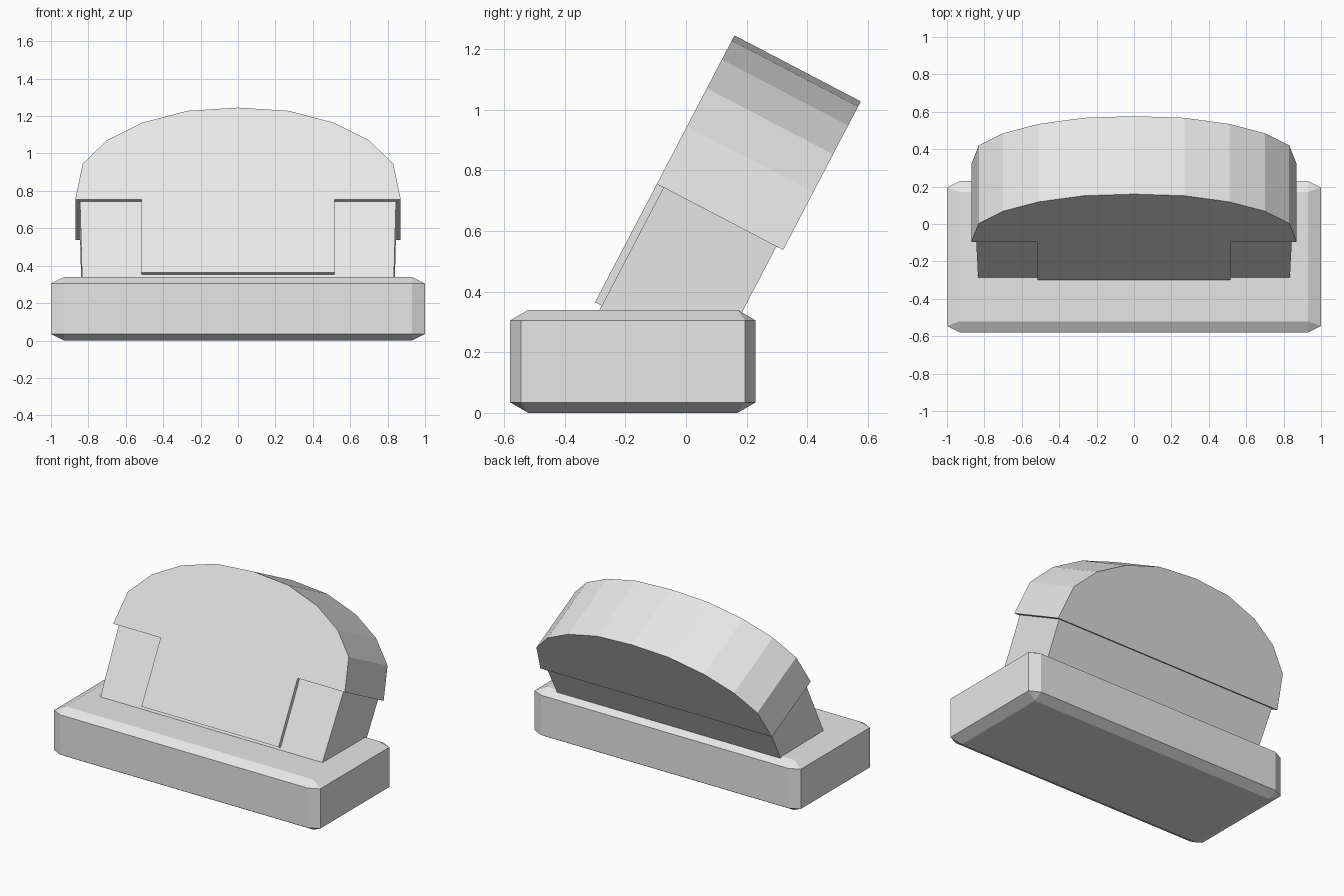
import bpy
import bmesh
from mathutils import Vector

cube = bpy.data.objects.get("Cube")
if cube:
    bpy.data.objects.remove(cube, do_unlink=True)

grey = bpy.data.materials.new("light_grey")
grey.use_nodes = True
color = (0.8, 0.8, 0.8, 1)
grey.diffuse_color = color
grey.node_tree.nodes["Principled BSDF"].inputs["Base Color"].default_value = color

# Leaning frame: x across, s up the slant, d back from the front face
ORIGIN = Vector((0, -0.30, 0.365))
UP = Vector((0, 0.463, 0.886)).normalized()
BACK = Vector((0, UP.z, -UP.y))


def lean(x, s, d):
    return ORIGIN + Vector((x, 0, 0)) + UP * s + BACK * d


def finish(name, bm):
    bmesh.ops.recalc_face_normals(bm, faces=bm.faces[:])
    mesh = bpy.data.meshes.new(name)
    bm.to_mesh(mesh)
    bm.free()
    mesh.materials.append(grey)
    obj = bpy.data.objects.new(name, mesh)
    bpy.context.collection.objects.link(obj)


def hull(name, points):
    bm = bmesh.new()
    for p in points:
        bm.verts.new(p)
    bmesh.ops.convex_hull(bm, input=bm.verts[:])
    bmesh.ops.dissolve_limit(bm, angle_limit=0.01, verts=bm.verts[:], edges=bm.edges[:])
    finish(name, bm)


def slab(name, outline, d0, d1):
    bm = bmesh.new()
    front = [bm.verts.new(lean(x, s, d0)) for x, s in outline]
    back = [bm.verts.new(lean(x, s, d1)) for x, s in outline]
    bm.faces.new(front)
    bm.faces.new(back)
    n = len(outline)
    for i in range(n):
        j = (i + 1) % n
        bm.faces.new((front[i], front[j], back[j], back[i]))
    finish(name, bm)


# Chamfered base block
CY, H, HY = -0.175, 0.34, 0.405
base = []
for sx in (-1, 1):
    for sy in (-1, 1):
        for sz in (-1, 1):
            for x, y, z in ((0.93, HY - 0.06, H / 2),
                            (0.93, HY, H / 2 - 0.035),
                            (1.0, HY - 0.035, H / 2 - 0.035)):
                base.append((sx * x, CY + sy * y, H / 2 + sz * z))
hull("base", base)

# Tapered neck, sunk into the base
hull("neck", [lean(sx * x, s, d) for sx in (-1, 1) for d in (0.025, 0.445)
              for x, s in ((0.833, -0.05), (0.845, 0.46))])

# Domed head with a thin tongue down the front of the neck
half = [(0.87, 0.44), (0.83, 0.655), (0.70, 0.796), (0.51, 0.903), (0.27, 0.974)]
dome = half + [(0, 0.993)] + [(-x, s) for x, s in reversed(half)]
slab("head", dome, 0, 0.47)
slab("front_tongue", [(-0.515, 0), (0.515, 0), (0.515, 0.44), (-0.515, 0.44)], 0, 0.03)
